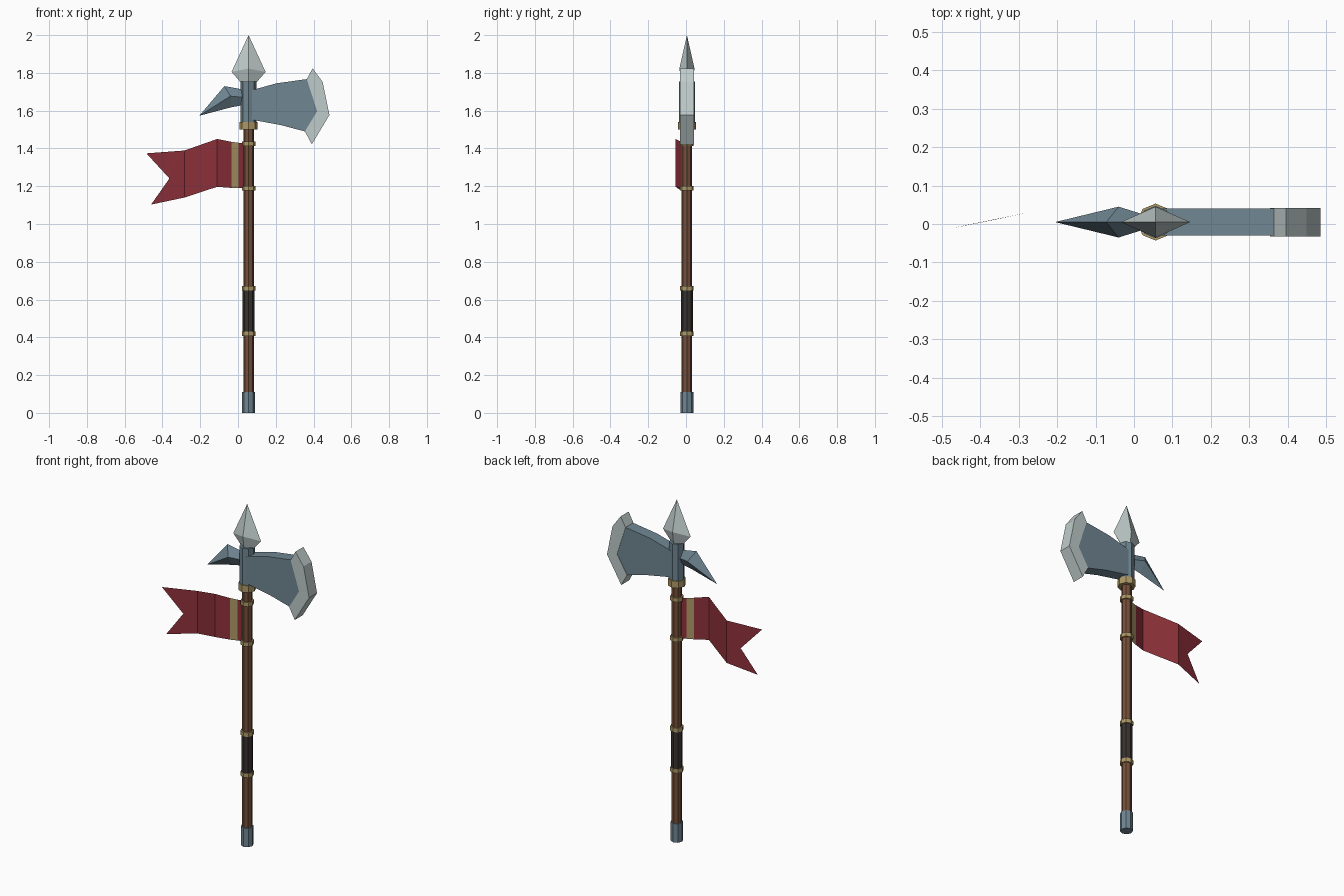
import bpy, bmesh
from mathutils import Vector

if "Cube" in bpy.data.objects:
    bpy.data.objects.remove(bpy.data.objects["Cube"])

CX, CY = 0.056, 0.005  # shaft axis


def material(name, rgb):
    m = bpy.data.materials.new(name)
    m.diffuse_color = (*rgb, 1)
    m.use_nodes = True
    m.node_tree.nodes["Principled BSDF"].inputs["Base Color"].default_value = m.diffuse_color
    return m


STEEL = material("steel", (0.16, 0.24, 0.29))
BRIGHT = material("bright_steel", (0.52, 0.60, 0.59))
WOOD = material("wood", (0.18, 0.08, 0.042))
GRIP = material("leather", (0.04, 0.032, 0.029))
GOLD = material("brass", (0.42, 0.31, 0.13))
RED = material("red_cloth", (0.27, 0.03, 0.042))


def finish(name, bm, *mats):
    bmesh.ops.recalc_face_normals(bm, faces=bm.faces)
    me = bpy.data.meshes.new(name)
    bm.to_mesh(me)
    bm.free()
    ob = bpy.data.objects.new(name, me)
    for m in mats:
        me.materials.append(m)
    bpy.context.collection.objects.link(ob)
    return ob


def rod(name, z0, z1, r, mat):
    """Eight-sided cylinder on the shaft axis."""
    bpy.ops.mesh.primitive_cylinder_add(vertices=8, radius=r, depth=z1 - z0,
                                        location=(CX, CY, (z0 + z1) / 2))
    ob = bpy.context.object
    ob.name = name
    ob.data.materials.append(mat)


def plate(name, profile, half, mat):
    """Front profile (x, z) extruded through y."""
    bm = bmesh.new()
    f = bm.faces.new([bm.verts.new((x, CY - half, z)) for x, z in profile])
    new = bmesh.ops.extrude_face_region(bm, geom=[f])["geom"]
    bmesh.ops.translate(bm, vec=(0, 2 * half, 0),
                        verts=[v for v in new if isinstance(v, bmesh.types.BMVert)])
    finish(name, bm, mat)


def spike(name, tip, rings, mat):
    """Four-sided point lofted through rings of corner positions."""
    bm = bmesh.new()
    rows = [[bm.verts.new(p) for p in ring] for ring in rings]
    t = bm.verts.new(tip)
    for i in range(4):
        j = (i + 1) % 4
        for a, b in zip(rows, rows[1:]):
            bm.faces.new((a[i], a[j], b[j], b[i]))
        bm.faces.new((rows[-1][i], rows[-1][j], t))
    bm.faces.new(rows[0])
    finish(name, bm, mat)


# Shaft, grip, fittings
rod("shaft", 0.05, 1.55, 0.028, WOOD)
rod("butt_cap", 0, 0.11, 0.034, STEEL)
rod("grip_wrap", 0.42, 0.66, 0.031, GRIP)
for i, z in enumerate((0.42, 0.66, 1.19, 1.424)):
    rod(f"band_{i + 1}", z - 0.012, z + 0.012, 0.036, GOLD)
rod("head_collar", 1.5, 1.54, 0.048, GOLD)
rod("head_socket", 1.535, 1.755, 0.042, STEEL)

# Axe blade and its bright edge
inner = [(0.364, 1.767), (0.419, 1.597), (0.354, 1.49)]
plate("axe_blade", [(0.06, 1.70), (0.085, 1.712), (0.205, 1.745), *inner,
                    (0.23, 1.523), (0.085, 1.55), (0.06, 1.555)], 0.035, STEEL)
plate("axe_edge", [(0.395, 1.824), (0.448, 1.752), (0.484, 1.577), (0.391, 1.422),
                   *reversed(inner)], 0.037, BRIGHT)

# Top spear point
spike("spear_point", (CX, CY, 2.0), [
    [(CX - 0.042, CY, 1.75), (CX, CY - 0.03, 1.75),
     (CX + 0.042, CY, 1.75), (CX, CY + 0.03, 1.75)],
    [(CX - 0.09, CY, 1.805), (CX, CY - 0.04, 1.823),
     (CX + 0.09, CY, 1.805), (CX, CY + 0.04, 1.823)]], BRIGHT)

# Back beak
spike("back_spike", (-0.205, CY, 1.573), [
    [(0.04, CY, 1.71), (0.04, CY - 0.015, 1.67), (0.04, CY, 1.632), (0.04, CY + 0.015, 1.67)],
    [(-0.072, CY, 1.73), (-0.04, CY - 0.04, 1.677),
     (-0.04, CY, 1.617), (-0.04, CY + 0.04, 1.677)]], STEEL)

# Folded pennant with brass stripe and forked end: (x, y, top z, bottom z)
bm = bmesh.new()
cols = [(0.045, 0.005, 1.427, 1.19), (0.003, -0.011, 1.43, 1.19), (-0.034, -0.026, 1.435, 1.191),
        (-0.11, -0.055, 1.45, 1.197), (-0.284, 0.028, 1.389, 1.14)]
pairs = [(bm.verts.new((x, y, t)), bm.verts.new((x, y, b))) for x, y, t, b in cols]
for i, (a, b) in enumerate(zip(pairs, pairs[1:])):
    bm.faces.new((a[0], b[0], b[1], a[1])).material_index = int(i == 1)
top, bottom = pairs[-1]
notch = bm.verts.new((-0.363, 0.011, 1.241))
bm.faces.new((top, bm.verts.new((-0.485, -0.013, 1.374)), notch))
bm.faces.new((bottom, notch, bm.verts.new((-0.46, -0.009, 1.103))))
bm.faces.new((top, notch, bottom))
finish("pennant", bm, RED, GOLD)
